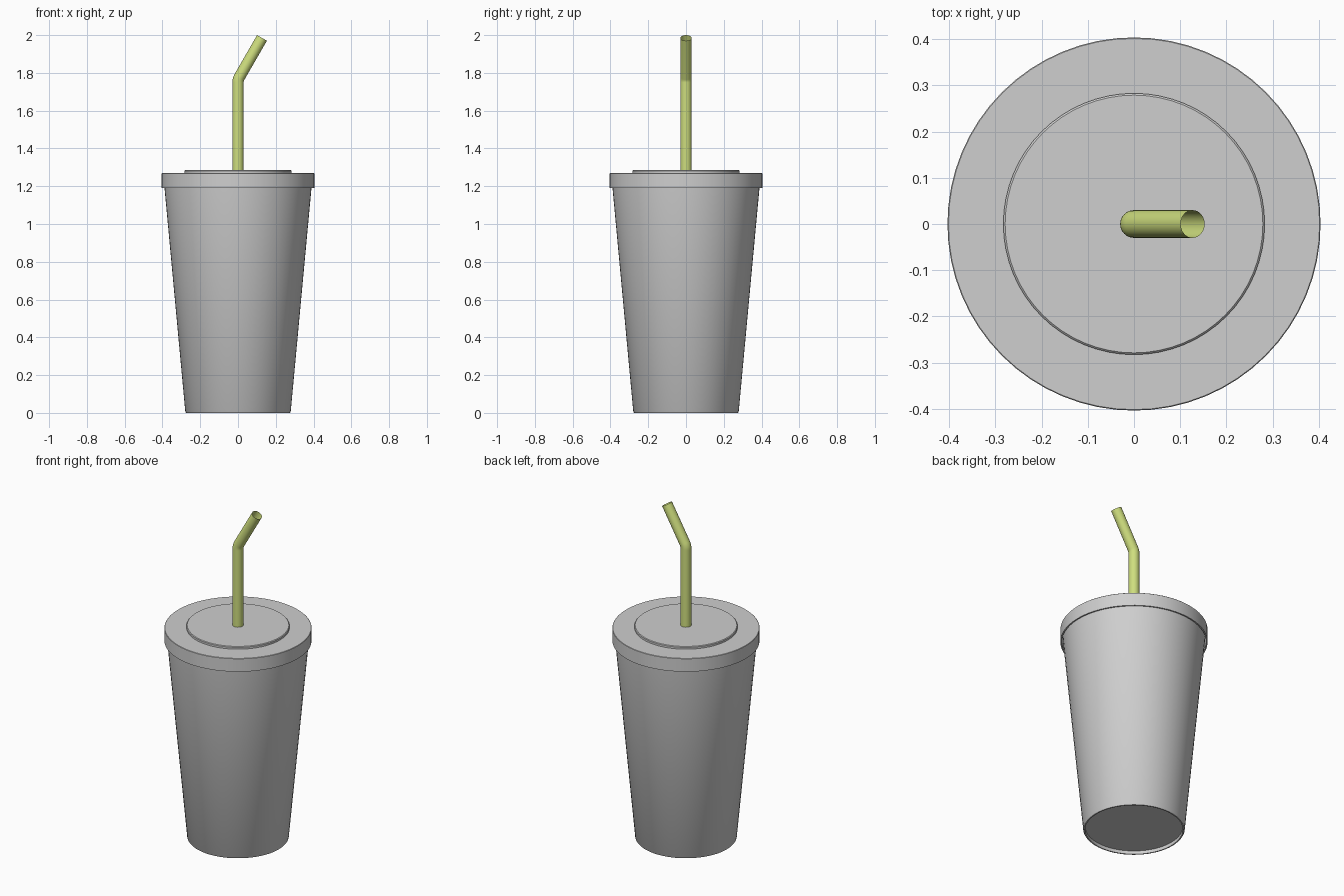
import bpy, bmesh, math
from mathutils import Vector

if "Cube" in bpy.data.objects:
    bpy.data.objects.remove(bpy.data.objects["Cube"])

SEG = 64


def material(name, rgb):
    m = bpy.data.materials.new(name)
    m.diffuse_color = (*rgb, 1.0)
    m.use_nodes = True
    m.node_tree.nodes["Principled BSDF"].inputs["Base Color"].default_value = m.diffuse_color
    return m


grey = material("light_grey", (0.62, 0.62, 0.62))
green = material("lime_green", (0.62, 0.73, 0.21))


def finish(bm, name, mat, angle):
    bmesh.ops.recalc_face_normals(bm, faces=bm.faces[:])
    me = bpy.data.meshes.new(name)
    bm.to_mesh(me)
    bm.free()
    me.materials.append(mat)
    ob = bpy.data.objects.new(name, me)
    bpy.context.collection.objects.link(ob)
    bpy.ops.object.select_all(action='DESELECT')
    ob.select_set(True)
    bpy.context.view_layer.objects.active = ob
    bpy.ops.object.shade_smooth_by_angle(angle=math.radians(angle))
    return ob


def bridge(bm, rings):
    for a, b in zip(rings, rings[1:]):
        n = max(len(a), len(b))
        for i in range(n):
            j = (i + 1) % n
            quad = [a[i % len(a)], a[j % len(a)], b[j % len(b)], b[i % len(b)]]
            bm.faces.new(list(dict.fromkeys(quad)))


def lathe(name, profile, mat):
    """Spin an (r, z) profile around the z axis."""
    bm = bmesh.new()
    rings = []
    for r, z in profile:
        n = SEG if r > 0 else 1
        rings.append([bm.verts.new((r * math.cos(2 * math.pi * i / n),
                                    r * math.sin(2 * math.pi * i / n), z))
                      for i in range(n)])
    bridge(bm, rings)
    return finish(bm, name, mat, 30)


# Tapered cup with a shallow recess under the base and an inner wall
lathe("cup", [(0, 0.02), (0.268, 0.02), (0.268, 0.0), (0.275, 0.0),
              (0.279, 0.006), (0.389, 1.19), (0.394, 1.25),
              (0.384, 1.25), (0.270, 0.035), (0, 0.035)], grey)

# Lid with a skirt and a raised centre disc
lathe("lid", [(0, 1.285), (0.279, 1.285), (0.283, 1.281), (0.283, 1.27),
              (0.402, 1.27), (0.404, 1.268), (0.404, 1.19),
              (0.396, 1.19), (0.396, 1.255), (0, 1.255)], grey)

# Bent, open straw: rings swept along a path in the xz plane
R, N, TILT, BEND_Z, SWEEP = 0.03, 32, math.radians(30), 1.765, 0.06
tip = Vector((0.127, 0, 1.985))
centre = Vector((SWEEP, 0, BEND_Z - SWEEP * math.tan(TILT / 2)))
path = [(Vector((0, 0, 0.06)), 0.0)]
for k in range(7):
    a = TILT * k / 6
    path.append((centre + SWEEP * Vector((-math.cos(a), 0, math.sin(a))), a))
path.append((tip, TILT))

bm = bmesh.new()
rings = []
for p, a in path:
    side = Vector((math.cos(a), 0, -math.sin(a)))
    rings.append([bm.verts.new(p + R * (math.cos(t) * side + math.sin(t) * Vector((0, 1, 0))))
                  for t in (2 * math.pi * i / N for i in range(N))])
bridge(bm, rings)
finish(bm, "straw", green, 40)
